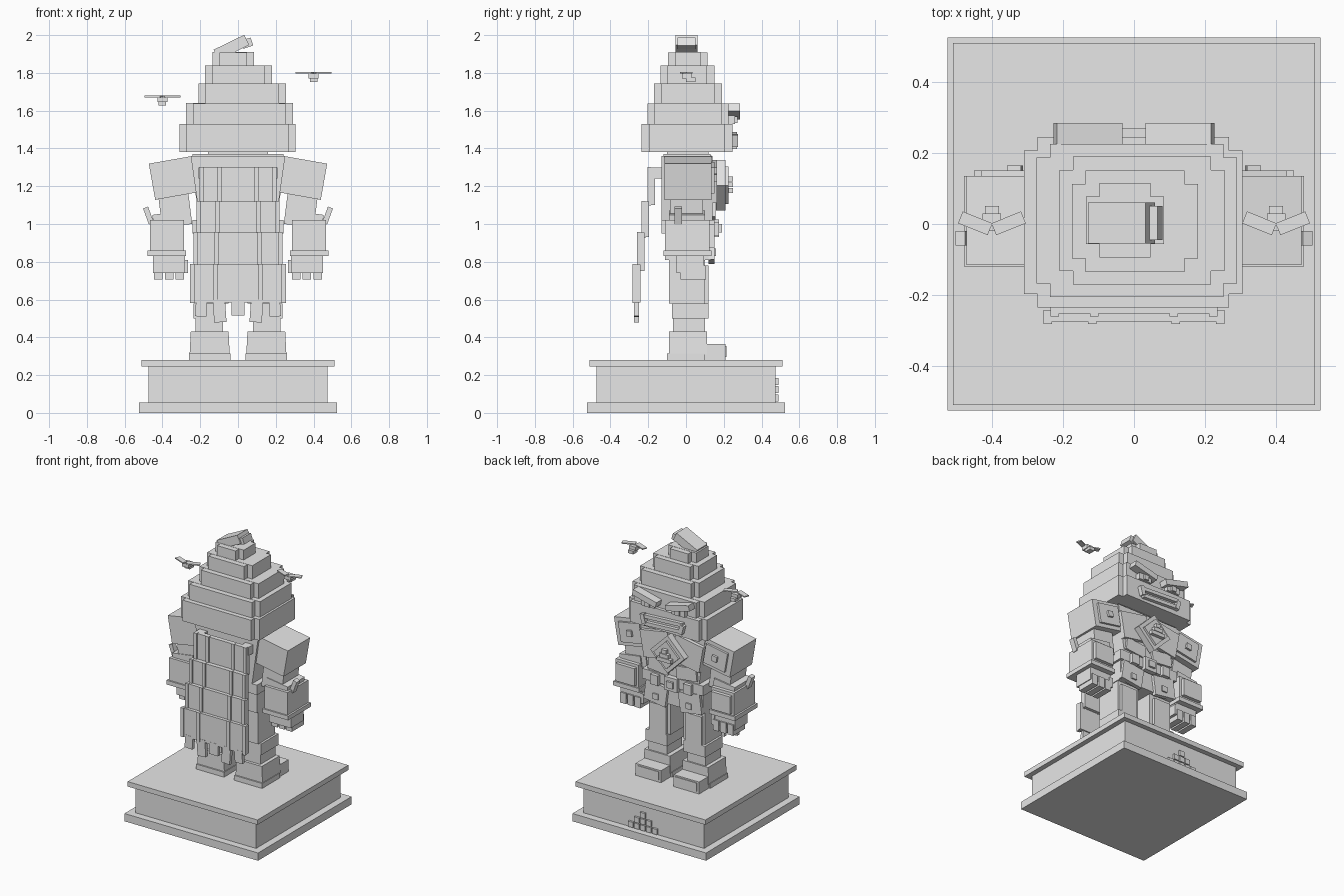
import bpy, bmesh, math
from mathutils import Matrix, Vector

stone = bpy.data.materials.new("stone_grey")
stone.diffuse_color = (0.8, 0.8, 0.8, 1)


def box(name, x, y, z, tilt=0, spin=0, taper=1, mirror=False):
    """Box from (min, max) ranges; tilt turns about y, spin about z, taper narrows the bottom."""
    lo, hi = Vector((x[0], y[0], z[0])), Vector((x[1], y[1], z[1]))
    for side in ((1, -1) if mirror else (1,)):
        bm = bmesh.new()
        bmesh.ops.create_cube(bm, size=1)
        for v in bm.verts:
            if v.co.z < 0:
                v.co.x *= taper
            v.co = Vector(a * b for a, b in zip(v.co, hi - lo))
        bm.transform(Matrix.Rotation(math.radians(spin), 4, 'Z') @
                     Matrix.Rotation(math.radians(tilt), 4, 'Y'))
        bm.transform(Matrix.Translation((lo + hi) / 2))
        if side < 0:
            bm.transform(Matrix.Scale(-1, 4, (1, 0, 0)))
            bmesh.ops.reverse_faces(bm, faces=bm.faces)
        me = bpy.data.meshes.new(name)
        bm.to_mesh(me)
        bm.free()
        me.materials.append(stone)
        label = name if not mirror else name + ("_right" if side > 0 else "_left")
        bpy.context.collection.objects.link(bpy.data.objects.new(label, me))


def pair(name, x, y, z, **kw):
    box(name, x, y, z, mirror=True, **kw)


# Plinth with stepped relief
box("plinth_foot", (-.525, .525), (-.525, .525), (0, .055))
box("plinth_body", (-.475, .475), (-.475, .475), (.055, .245))
box("plinth_top", (-.51, .51), (-.51, .51), (.245, .28))
for row, count in enumerate((5, 3, 1)):
    for i in range(count):
        cx = (i - (count - 1) / 2) * .047
        z0 = .06 + row * .044
        box("plinth_relief", (cx - .02, cx + .02), (.47, .49), (z0, z0 + .038))

# Legs and boots
pair("boot_sole", (.04, .26), (-.10, .10), (.28, .315))
pair("boot_toe", (.05, .25), (.09, .21), (.28, .365))
pair("toe_cap", (.065, .235), (.20, .215), (.295, .355))
pair("boot_shaft", (.05, .25), (-.09, .11), (.31, .43), taper=1.06)
pair("ankle", (.08, .225), (-.07, .10), (.43, .505))
pair("boot_cuff", (.065, .235), (-.075, .12), (.50, .58))
pair("thigh", (.05, .22), (-.09, .10), (.58, .88))
pair("knee_pad", (.075, .205), (.09, .12), (.53, .78))

# Pelvis and belt
box("pelvis", (-.225, .225), (-.11, .13), (.81, .97))
pair("skirt_plate", (.05, .22), (.12, .15), (.80, .94), tilt=-8)
pair("skirt_stud", (.11, .15), (.14, .16), (.83, .87))
box("belt", (-.24, .24), (-.13, .15), (.95, 1.02))
box("buckle", (-.05, .05), (.14, .175), (.93, 1.025))
box("buckle_stud", (-.025, .025), (.17, .19), (.955, 1.0))
pair("belt_pouch", (.10, .16), (.14, .175), (.94, 1.01))

# Torso
box("torso", (-.25, .25), (-.13, .14), (1.01, 1.36), taper=.8)
pair("chest_plate", (.015, .235), (.13, .165), (1.13, 1.32), tilt=10)
pair("rib_plate", (.03, .19), (.13, .155), (1.03, 1.12), tilt=-6)
box("collar", (-.24, .24), (-.12, .13), (1.33, 1.37))
box("neck", (-.16, .16), (-.10, .12), (1.36, 1.39))

# Chest diamond with stepped relief
box("diamond_rim", (-.095, .095), (.16, .21), (1.11, 1.30), tilt=45)
box("diamond_face", (-.07, .07), (.20, .225), (1.135, 1.275), tilt=45)
for i, w in enumerate((.055, .035, .018)):
    z0 = 1.165 + i * .03
    box("diamond_relief", (-w, w), (.22, .25), (z0, z0 + .026))

# Arms
pair("shoulder", (.213, .457), (-.115, .135), (1.148, 1.342), tilt=10)
pair("shoulder_plate", (.25, .42), (.13, .15), (1.175, 1.315), tilt=10)
pair("shoulder_stud", (.315, .355), (.145, .165), (1.225, 1.265), tilt=10)
pair("upper_arm", (.255, .415), (-.085, .09), (.99, 1.20), tilt=7)
pair("forearm", (.285, .465), (-.11, .125), (.83, 1.02))
pair("elbow", (.285, .45), (-.09, .10), (.99, 1.06), tilt=8)
pair("wrist_band", (.275, .478), (-.12, .135), (.83, .86))
pair("forearm_plate", (.30, .45), (.12, .15), (.875, 1.0))
pair("arm_fin", (.46, .488), (-.06, -.02), (1.0, 1.09), tilt=20)
pair("hand", (.28, .45), (-.05, .095), (.74, .84))
for i in range(3):
    x0 = .285 + i * .057
    pair("finger", (x0, x0 + .045), (-.03, .105), (.705, .78))
pair("thumb", (.265, .295), (.03, .10), (.74, .81))

# Head: stacked layers with notched corners
layers = [((-.31, .305), (-.235, .245), (1.38, 1.53)),
          ((-.275, .29), (-.205, .225), (1.53, 1.64)),
          ((-.21, .255), (-.17, .19), (1.64, 1.745)),
          ((-.175, .18), (-.135, .15), (1.745, 1.84)),
          ((-.135, .085), (-.095, .115), (1.84, 1.91))]
for (x0, x1), (y0, y1), z in layers:
    n = .038
    box("head_layer_wide", (x0, x1), (y0 + n, y1 - n), z)
    box("head_layer_deep", (x0 + n, x1 - n), (y0, y1), (z[0], z[1] - .0015))

# Leaning tuft
box("tuft", (-.125, .055), (-.055, .06), (1.905, 1.965), tilt=-26)
box("tuft_tip", (.02, .075), (-.045, .05), (1.935, 1.98), tilt=-18)

# Face
pair("brow", (.035, .225), (.215, .285), (1.575, 1.615), tilt=-14)
pair("eye", (.07, .17), (.215, .26), (1.53, 1.575))
pair("pupil", (.10, .135), (.25, .272), (1.535, 1.57))
box("upper_lip", (-.16, .16), (.24, .27), (1.455, 1.48), tilt=3)
box("lower_lip", (-.14, .14), (.24, .27), (1.405, 1.43), tilt=3)
pair("mouth_corner", (.135, .165), (.24, .275), (1.41, 1.475), tilt=15)

# Cape: four overlapping rows with raised strips and a ragged hem
rows = [(.205, -.205, 1.10, 1.30), (.22, -.235, .93, 1.12),
        (.235, -.26, .75, .955), (.255, -.282, .585, .785)]
for i, (w, y, z0, z1) in enumerate(rows):
    box("cape_row", (-w, w), (y + .008, y + .04), (z0, z1))
    for cx in (-w + .012, -.10 - i * .006, .10 + i * .006, w - .012):
        box("cape_strip", (cx - .012, cx + .012), (y, y + .02), (z0 - .003, z1 + .003))
box("cape_tatter", (-.035, .035), (-.275, -.25), (.515, .60))
pair("cape_tatter_inner", (.065, .13), (-.275, -.25), (.48, .60), tilt=4)
pair("cape_tatter_outer", (.165, .225), (-.275, -.25), (.51, .60), tilt=-4)
pair("cape_clasp", (.15, .21), (-.18, -.11), (1.24, 1.30))

# Two hovering birds
for cx, z in ((.40, 1.80), (-.40, 1.675)):
    box("bird_body", (cx - .026, cx + .026), (-.02, .03), (z - .03, z - .003))
    box("bird_tail", (cx - .02, cx + .02), (.0, .05), (z - .048, z - .025))
    for s in (-1, 1):
        wx = cx + s * .047
        box("bird_wing", (wx - .045, wx + .045), (-.016, .02), (z - .004, z + .004), spin=s * 22)
